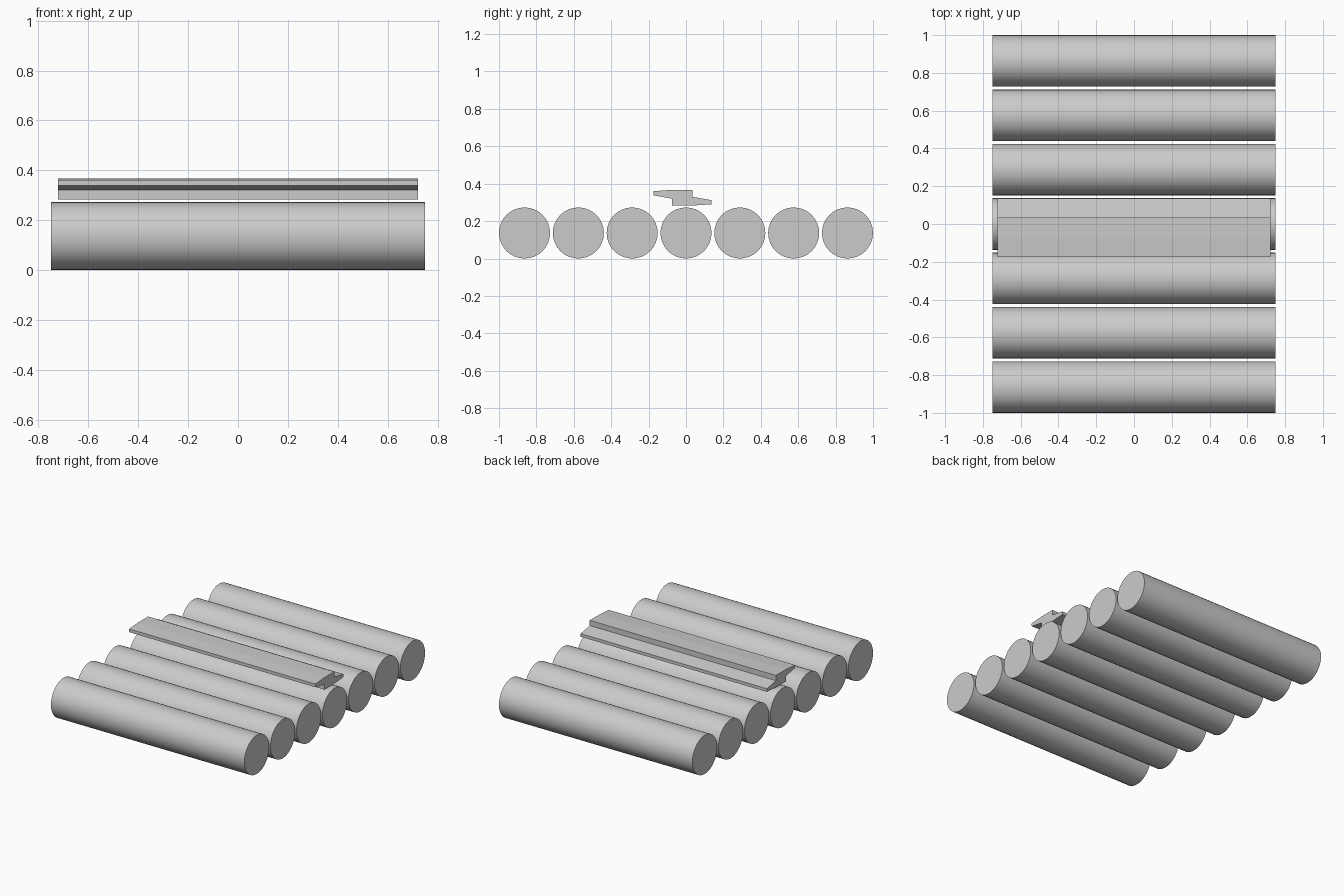
import bpy, bmesh
from math import radians

if "Cube" in bpy.data.objects:
    bpy.data.objects.remove(bpy.data.objects["Cube"])

R, STEP = 0.1365, 0.2878


def add_roller(i):
    bpy.ops.mesh.primitive_cylinder_add(vertices=32, radius=R, depth=1.5,
                                        location=(0, i * STEP, R), rotation=(0, radians(90), 0))
    ob = bpy.context.object
    ob.name = f"roller_{i + 4}"
    bpy.ops.object.transform_apply(location=False, rotation=True, scale=False)
    bpy.ops.object.shade_smooth_by_angle(angle=radians(30))


# Row of rollers
for i in range(-3, 4):
    add_roller(i)

# Z-shaped rail: half profile (y, z) about its centre, repeated by a half turn
CY, CZ, HALF = -0.02, 0.325, 0.722
half = [(0.055, 0.005), (0.055, 0.042), (-0.055, 0.042), (-0.155, 0.035), (-0.155, 0.013)]
profile = half + [(-y, -z) for y, z in half]
# the step corners lie slightly inside the flanges
bm = bmesh.new()
face = bm.faces.new([bm.verts.new((-HALF, CY + y, CZ + z)) for y, z in profile])
ext = bmesh.ops.extrude_face_region(bm, geom=[face])
bmesh.ops.translate(bm, vec=(2 * HALF, 0, 0),
                    verts=[g for g in ext["geom"] if isinstance(g, bmesh.types.BMVert)])
if face.is_valid is False or not any(f.normal.x < -0.9 for f in bm.faces):
    bm.faces.ensure_lookup_table()
bmesh.ops.recalc_face_normals(bm, faces=bm.faces)
mesh = bpy.data.meshes.new("stepped_rail")
bm.to_mesh(mesh)
bm.free()
bpy.context.collection.objects.link(bpy.data.objects.new("stepped_rail", mesh))
